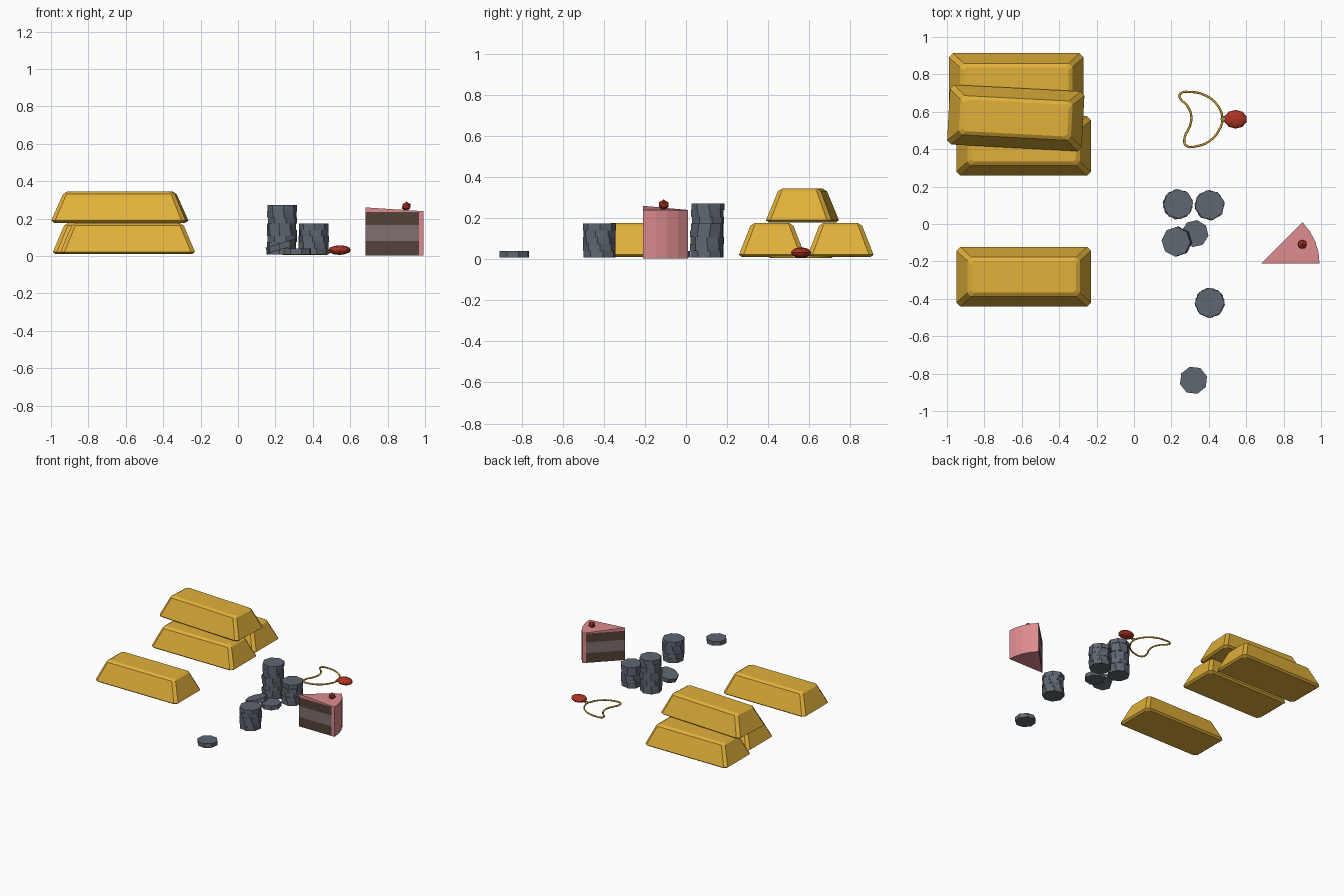
import bpy, bmesh, math, random
from mathutils import Matrix, Vector

if "Cube" in bpy.data.objects:
    bpy.data.objects.remove(bpy.data.objects["Cube"])

random.seed(4)


def srgb(r, g, b):
    f = lambda c: c / 12.92 if c <= 0.04045 else ((c + 0.055) / 1.055) ** 2.4
    return tuple(f(c / 255) for c in (r, g, b)) + (1,)


def material(name, *rgb):
    m = bpy.data.materials.new(name)
    m.diffuse_color = srgb(*rgb)
    m.use_nodes = True
    m.node_tree.nodes["Principled BSDF"].inputs["Base Color"].default_value = m.diffuse_color
    return m


GOLD = material("gold", 224, 176, 58)
SLATE = material("slate grey", 95, 103, 113)
PINK = material("pink frosting", 222, 140, 143)
BROWN = material("dark sponge", 84, 66, 56)
CREAM = material("grey cream", 128, 112, 112)
RED = material("red", 172, 52, 36)


def add_object(name, bm, *mats):
    bmesh.ops.recalc_face_normals(bm, faces=bm.faces)
    me = bpy.data.meshes.new(name)
    bm.to_mesh(me)
    bm.free()
    ob = bpy.data.objects.new(name, me)
    for m in mats:
        me.materials.append(m)
    bpy.context.collection.objects.link(ob)
    return ob


# Gold bars: chamfered rectangles lofted upwards
def gold_bar(name, x, y, z, turn=0):
    bm = bmesh.new()
    rings = []
    for hx, hy, h, c in ((.345, .145, 0, .02), (.36, .16, .012, .022),
                         (.30, .105, .153, .02), (.28, .085, .166, .015)):
        pts = [(hx, hy - c), (hx - c, hy), (c - hx, hy), (-hx, hy - c),
               (-hx, c - hy), (c - hx, -hy), (hx - c, -hy), (hx, c - hy)]
        rings.append([bm.verts.new((px, py, h)) for px, py in pts])
    for a, b in zip(rings, rings[1:]):
        for i in range(8):
            j = (i + 1) % 8
            bm.faces.new((a[i], a[j], b[j], b[i]))
    bm.faces.new(rings[0])
    bm.faces.new(rings[-1])
    ob = add_object(name, bm, GOLD)
    ob.location = (x, y, z)
    ob.rotation_euler.z = math.radians(turn)


gold_bar("gold_bar_back", -.63, .753, .01)
gold_bar("gold_bar_middle", -.59, .418, .01)
gold_bar("gold_bar_top", -.632, .567, .178, -3)
gold_bar("gold_bar_front", -.59, -.282, .01)


# Eight-sided coins, stacked with a small turn per coin
COIN_H = .033


def coins(name, x, y, count, z=.008, tilt=0, radius=.08):
    bm = bmesh.new()
    for i in range(count):
        turn = math.radians(random.uniform(-16, 16))
        shift = [random.uniform(-.003, .003) for _ in range(2)]
        m = (Matrix.Translation((shift[0], shift[1], COIN_H * (i + .5)))
             @ Matrix.Rotation(turn, 4, 'Z'))
        bmesh.ops.create_cone(bm, cap_ends=True, segments=8, radius1=radius,
                              radius2=radius, depth=COIN_H, matrix=m)
    ob = add_object(name, bm, SLATE)
    ob.location = (x, y, z)
    ob.rotation_euler.y = math.radians(tilt)


coins("coin_stack_tall", .235, .105, 8)
coins("coin_stack_back", .405, .10, 5)
coins("coin_stack_front", .405, -.42, 5)
coins("coin_single", .32, -.835, 1, radius=.075)
coins("coin_flat", .325, -.05, 1, radius=.073)
coins("coin_leaning", .232, -.093, 1, z=.036, tilt=-17)

# Necklace: thin crescent loop lying on the ground
path = [(.247, .697), (.297, .706), (.377, .69), (.441, .642), (.473, .567),
        (.452, .497), (.404, .444), (.34, .417), (.277, .42), (.27, .46),
        (.297, .519), (.307, .572), (.286, .631), (.243, .679)]
cu = bpy.data.curves.new("necklace_chain", 'CURVE')
cu.dimensions = '3D'
cu.bevel_depth = .006
cu.bevel_resolution = 1
sp = cu.splines.new('BEZIER')
sp.bezier_points.add(len(path) - 1)
sp.use_cyclic_u = True
sp.resolution_u = 3
for p, (x, y) in zip(sp.bezier_points, path):
    p.co = (x, y, .011)
    p.handle_left_type = p.handle_right_type = 'AUTO'
cu.materials.append(GOLD)
bpy.context.collection.objects.link(bpy.data.objects.new("necklace_chain", cu))

# Small ring joining chain and gem
bpy.ops.mesh.primitive_torus_add(major_radius=.012, minor_radius=.004, major_segments=10,
                                 minor_segments=5, location=(.478, .562, .018))
ring = bpy.context.object
ring.name = "pendant_ring"
ring.data.materials.append(GOLD)


# Red rounded gem and cherry
def red_ball(name, loc, size, detail):
    bm = bmesh.new()
    bmesh.ops.create_icosphere(bm, subdivisions=detail, radius=1,
                               matrix=Matrix.Diagonal((*size, 1)))
    add_object(name, bm, RED).location = loc


red_ball("pendant_gem", (.543, .56, .032), (.062, .05, .026), 2)
red_ball("cherry", (.90, -.109, .265), (.027, .027, .026), 1)

# Cake slice: wedge whose cut sides are split into layers
TIP, R, INNER, ARC = Vector((.682, -.21)), .31, .285, 4
LEVELS = (.004, .08, .165, .235, None)


def cake_point(r, k, z):
    a = math.radians(45) * k / ARC
    z = .26 - .02 * r / R if z is None else z
    return (TIP.x + r * math.cos(a), TIP.y + r * math.sin(a), z)


bm = bmesh.new()


def cake_face(pts, mat):
    bm.faces.new([bm.verts.new(p) for p in pts]).material_index = mat


for band, (lo, hi) in enumerate(zip(LEVELS, LEVELS[1:])):
    layer = (1, 2, 1, 0)[band]
    for k in (0, ARC):  # cut sides, with frosting at the rim
        for r0, r1, mat in ((0, INNER, layer), (INNER, R, 0)):
            cake_face([cake_point(r0, k, lo), cake_point(r1, k, lo),
                       cake_point(r1, k, hi), cake_point(r0, k, hi)], mat)
    for k in range(ARC):  # rounded outside
        cake_face([cake_point(R, k, lo), cake_point(R, k + 1, lo),
                   cake_point(R, k + 1, hi), cake_point(R, k, hi)], 0)
for z in (LEVELS[0], None):  # bottom and top
    for k in range(ARC):
        cake_face([cake_point(0, 0, z), cake_point(INNER, k, z),
                   cake_point(INNER, k + 1, z)], 0)
        cake_face([cake_point(INNER, k, z), cake_point(R, k, z),
                   cake_point(R, k + 1, z), cake_point(INNER, k + 1, z)], 0)
bmesh.ops.remove_doubles(bm, verts=bm.verts, dist=1e-5)
add_object("cake_slice", bm, PINK, BROWN, CREAM)
